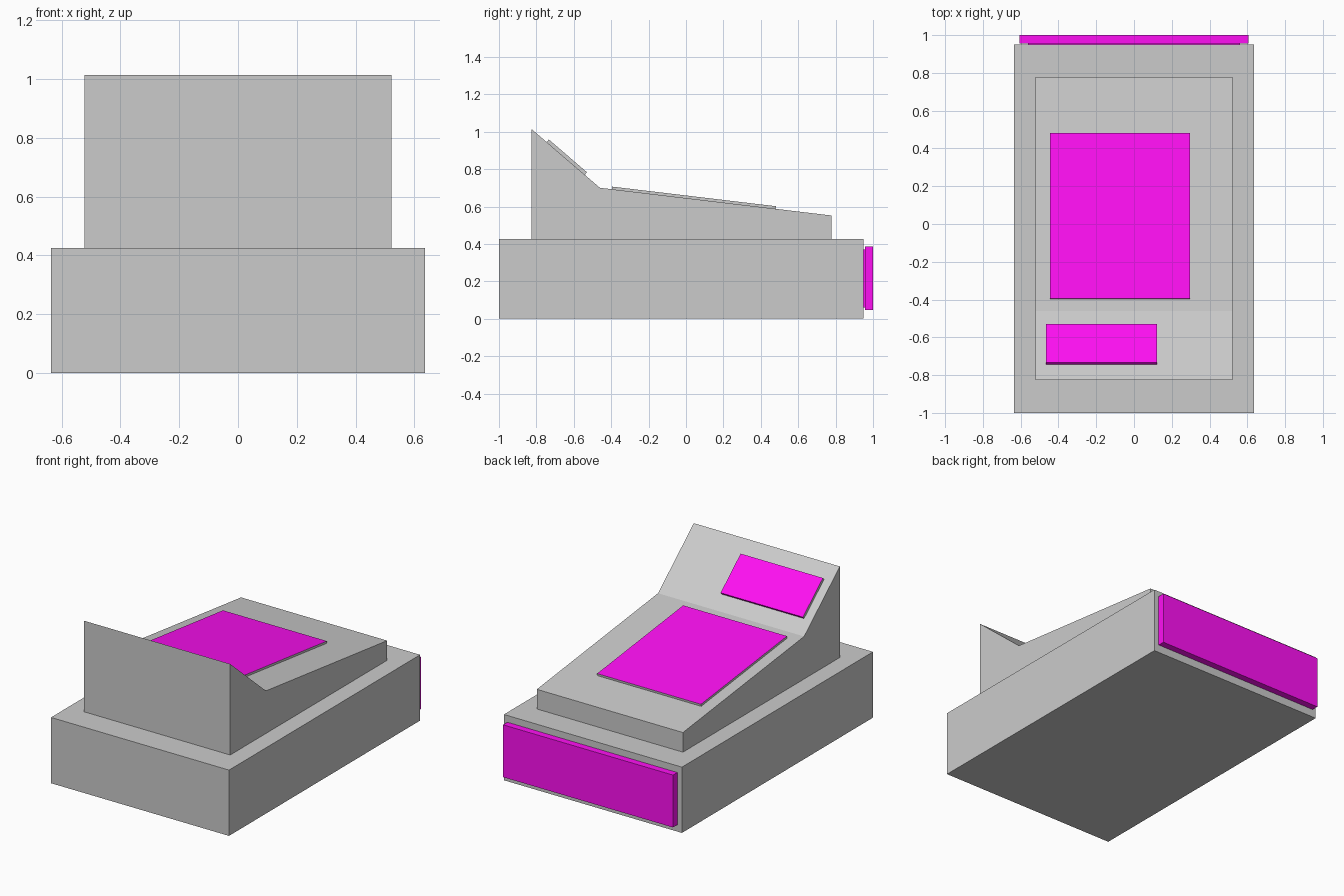
import bpy, bmesh
from mathutils import Vector

if "Cube" in bpy.data.objects:
    bpy.data.objects.remove(bpy.data.objects["Cube"])

magenta = bpy.data.materials.new("magenta_panel")
magenta.diffuse_color = (1.0, 0.005, 0.9, 1)
magenta.use_nodes = True
magenta.node_tree.nodes["Principled BSDF"].inputs["Base Color"].default_value = magenta.diffuse_color
grey = bpy.data.materials.new("grey_case")
grey.diffuse_color = (0.8, 0.8, 0.8, 1)
grey.use_nodes = True
grey.node_tree.nodes["Principled BSDF"].inputs["Base Color"].default_value = grey.diffuse_color


def rect(x0, x1, y0, y1, height):
    """Four corners in plan, height given by a function of y."""
    return [Vector((x, y, height(y))) for x, y in ((x0, y0), (x1, y0), (x1, y1), (x0, y1))]


def upright(x0, x1, z0, z1, y):
    """Four corners of a rectangle facing +y."""
    return [Vector(c) for c in ((x1, y, z0), (x0, y, z0), (x0, y, z1), (x1, y, z1))]


def add_loop(bm, pts):
    return [bm.verts.new(p) for p in pts]


def bridge(bm, a, b):
    n = len(a)
    return [bm.faces.new((a[i], a[(i + 1) % n], b[(i + 1) % n], b[i])) for i in range(n)]


def raised_panel(bm, outer, corners, t):
    """Fill a sloped quad with an inset panel raised by t along its normal."""
    normal = (corners[1] - corners[0]).cross(corners[2] - corners[1]).normalized()
    low = add_loop(bm, corners)
    high = add_loop(bm, [c + normal * t for c in corners])
    bridge(bm, outer, low)
    sides = bridge(bm, low, high)
    top = bm.faces.new(high)
    top.material_index = 1
    return sides


def finish(name, bm, mats):
    bmesh.ops.recalc_face_normals(bm, faces=bm.faces[:])
    me = bpy.data.meshes.new(name)
    bm.to_mesh(me)
    bm.free()
    for m in mats:
        me.materials.append(m)
    ob = bpy.data.objects.new(name, me)
    bpy.context.collection.objects.link(ob)
    return ob


# base box and stepped console as one shell
W, BASE_W, H = 0.522, 0.636, 0.425
PEAK, FOLD, LIP = (-0.825, 1.013), (-0.46, 0.70), (0.777, 0.552)
bm = bmesh.new()
floor = add_loop(bm, rect(-BASE_W, BASE_W, -1, 0.95, lambda y: 0))
rim = add_loop(bm, rect(-BASE_W, BASE_W, -1, 0.95, lambda y: H))
foot = add_loop(bm, rect(-W, W, PEAK[0], LIP[0], lambda y: H))
bm.faces.new(floor)
bridge(bm, floor, rim)
bridge(bm, rim, foot)

# console walls following the side profile
left, right = ([bm.verts.new((x, y, z)) for y, z in (PEAK, FOLD, LIP)] for x in (-W, W))
bm.faces.new((foot[0], foot[1], right[0], left[0]))
bm.faces.new((foot[2], foot[3], left[2], right[2]))
bm.faces.new((foot[1], foot[2], right[2], right[1], right[0]))
bm.faces.new((foot[3], foot[0], left[0], left[1], left[2]))


def slope(a, b):
    return lambda y: a[1] + (b[1] - a[1]) * (y - a[0]) / (b[0] - a[0])


# display on the steep slope, with coloured upper and lower edges
sides = raised_panel(bm, (left[0], right[0], right[1], left[1]),
                     rect(-0.465, 0.123, -0.745, -0.541, slope(PEAK, FOLD)), 0.018)
sides[0].material_index = sides[2].material_index = 1
# keypad on the shallow slope
raised_panel(bm, (left[1], right[1], right[2], left[2]),
             rect(-0.445, 0.297, -0.397, 0.481, slope(FOLD, LIP)), 0.014)
finish("register_body", bm, [grey, magenta])

# cash drawer front on a narrower neck
bm = bmesh.new()
loops = [add_loop(bm, upright(*p)) for p in (
    (-0.56, 0.56, 0.06, 0.37, 0.95),
    (-0.56, 0.56, 0.06, 0.37, 0.956),
    (-0.607, 0.607, 0.047, 0.385, 0.956),
    (-0.607, 0.607, 0.047, 0.385, 1.0))]
for a, b in zip(loops, loops[1:]):
    bridge(bm, a, b)
bm.faces.new(loops[-1])
finish("cash_drawer_front", bm, [magenta])
